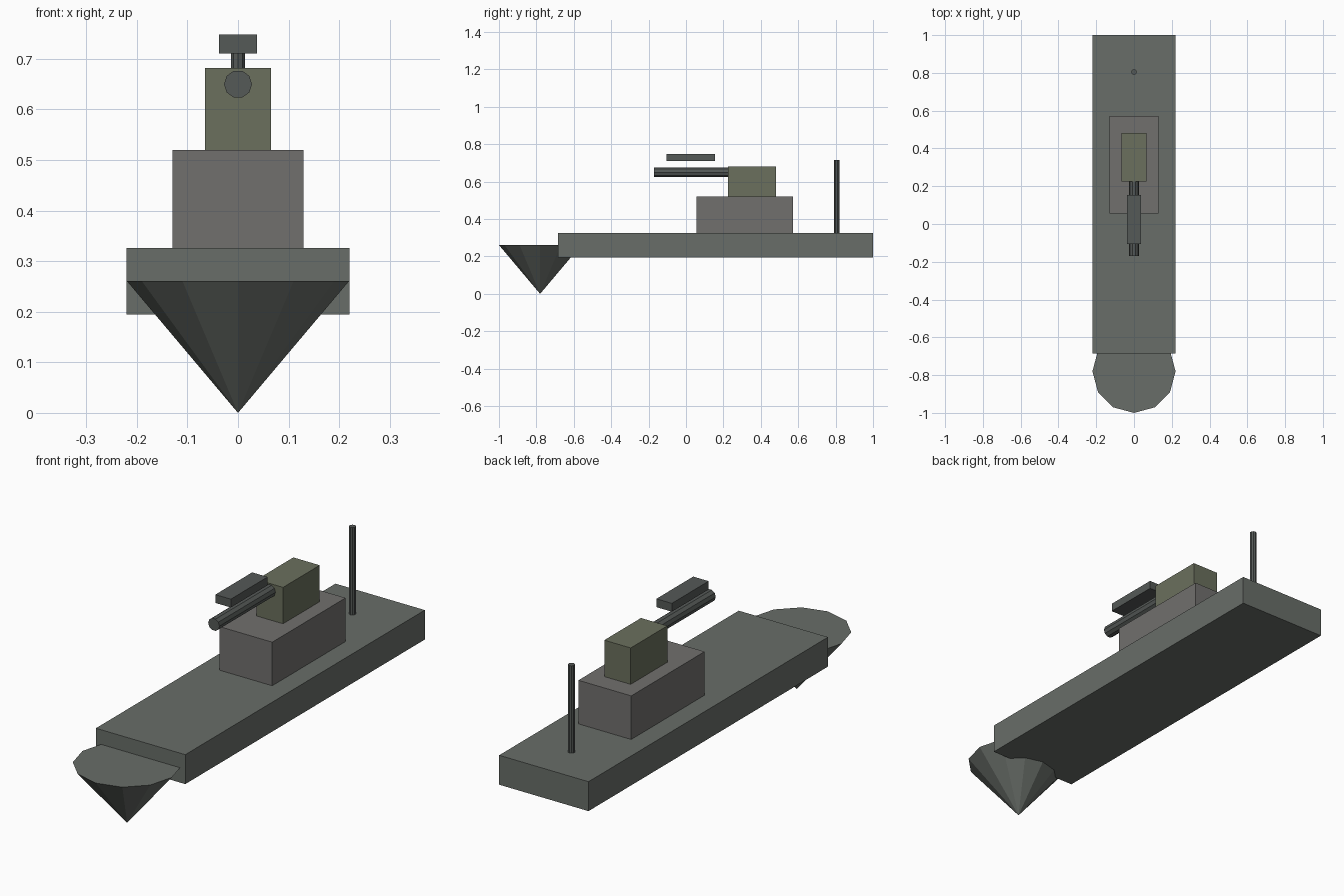
import bpy
from math import pi

if "Cube" in bpy.data.objects:
    bpy.data.objects.remove(bpy.data.objects["Cube"])


def material(name, rgb):
    m = bpy.data.materials.new(name)
    m.diffuse_color = (*rgb, 1)
    m.use_nodes = True
    m.node_tree.nodes["Principled BSDF"].inputs["Base Color"].default_value = m.diffuse_color
    return m


hull_grey = material("hull_grey", (0.14, 0.155, 0.14))
deck_grey = material("deck_grey", (0.165, 0.16, 0.155))
olive = material("olive", (0.145, 0.16, 0.11))
steel = material("steel", (0.09, 0.10, 0.095))


def box(name, half_width, y, z, mat):
    """Box centred on x = 0, spanning the given y and z ranges."""
    bpy.ops.mesh.primitive_cube_add(
        size=1, location=(0, sum(y) / 2, sum(z) / 2))
    ob = bpy.context.object
    ob.name = name
    ob.scale = (2 * half_width, y[1] - y[0], z[1] - z[0])
    bpy.ops.object.transform_apply(location=False, rotation=False, scale=True)
    ob.data.materials.append(mat)


def rod(name, r_bottom, r_top, depth, loc, mat, sides=10, rot=(0, 0, 0)):
    """Low-poly tapered rod or cone."""
    bpy.ops.mesh.primitive_cone_add(
        vertices=sides, radius1=r_bottom, radius2=r_top, depth=depth,
        location=loc, rotation=rot)
    ob = bpy.context.object
    ob.name = name
    ob.data.materials.append(mat)


# Hull and stacked superstructure
box("hull", 0.22, (-0.685, 1.0), (0.195, 0.326), hull_grey)
box("deckhouse", 0.13, (0.055, 0.571), (0.326, 0.52), deck_grey)
box("bridge", 0.065, (0.224, 0.482), (0.52, 0.682), olive)

# Bow: inverted cone with its point on the ground
rod("bow", 0, 0.22, 0.261, (0, -0.78, 0.1305), hull_grey, sides=12)

# Gun barrel pointing forward, with a vertex on each side
rod("gun_barrel", 0.0277, 0.0277, 0.40, (0, 0.03, 0.65), steel,
    rot=(pi / 2, pi / 2, 0))

# Plate hovering above the barrel
box("upper_plate", 0.038, (-0.105, 0.154), (0.711, 0.748), steel)

# Stern mast
rod("mast", 0.0145, 0.0145, 0.39, (0, 0.805, 0.52), steel)
